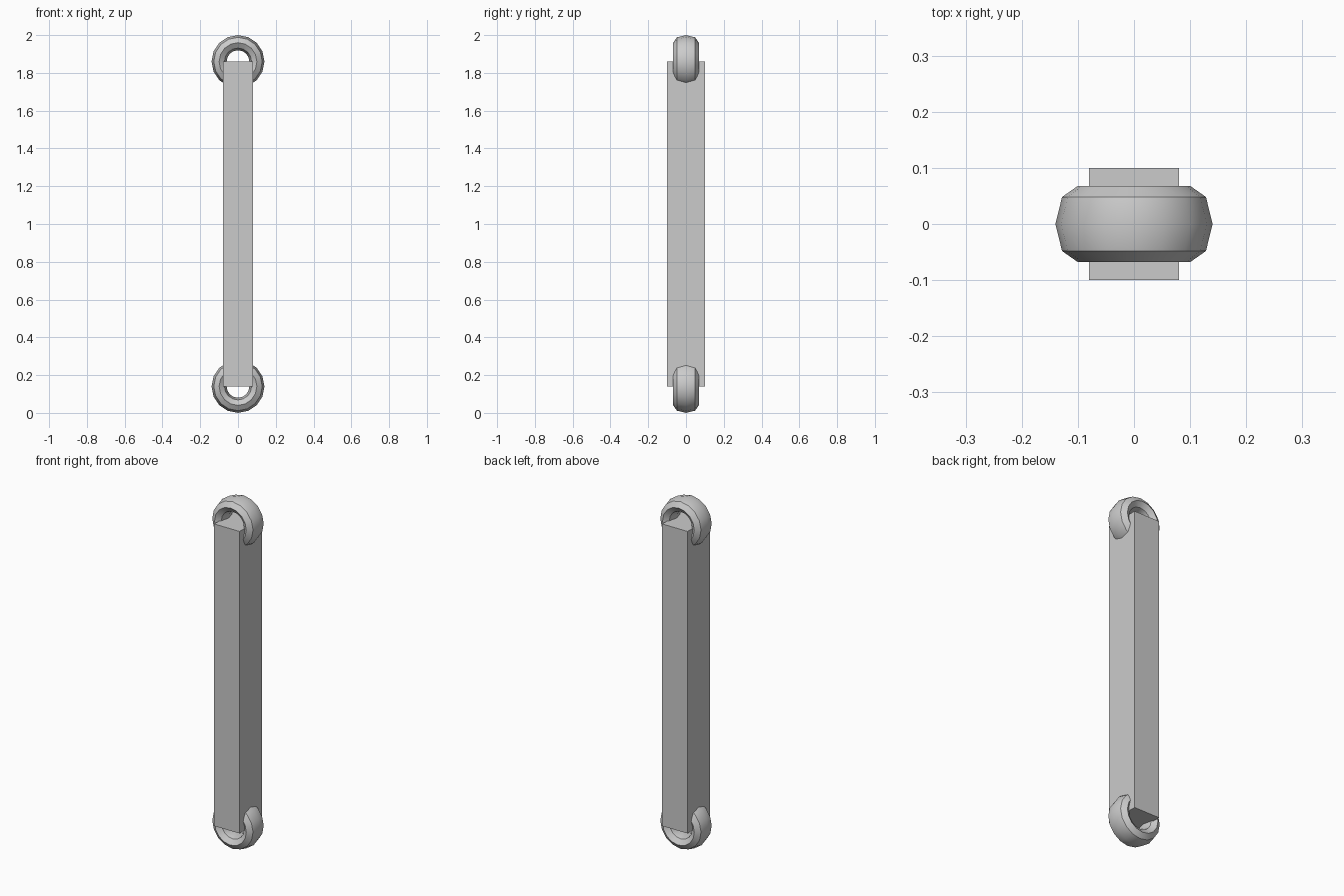
import bpy
import bmesh
from math import cos, sin, pi, radians
from mathutils import Matrix, Vector

cube = bpy.data.objects.get("Cube")
if cube:
    bpy.data.objects.remove(cube, do_unlink=True)

BAR_HALF_X, BAR_HALF_Y = 0.08, 0.10
EYE_Z = 0.14                 # height of the lower eyelet centre
RING_RADIUS = 0.10           # centre line of the eyelet
RING_THICK, RING_DEPTH = 0.04, 0.068

grey = bpy.data.materials.new("plain grey")
grey.use_nodes = True
grey.diffuse_color = (0.6, 0.6, 0.6, 1)
grey.node_tree.nodes["Principled BSDF"].inputs["Base Color"].default_value = (0.6, 0.6, 0.6, 1)


def make_object(name, bm):
    bmesh.ops.recalc_face_normals(bm, faces=bm.faces[:])
    mesh = bpy.data.meshes.new(name)
    bm.to_mesh(mesh)
    bm.free()
    mesh.materials.append(grey)
    obj = bpy.data.objects.new(name, mesh)
    bpy.context.collection.objects.link(obj)
    return obj


def make_ring(name, z, segments=16, sides=8):
    """Eyelet: an oval section swept around the y axis."""
    bm = bmesh.new()
    loops = []
    for i in range(segments):
        a = 2 * pi * i / segments
        loop = []
        for j in range(sides):
            b = 2 * pi * j / sides
            r = RING_RADIUS + RING_THICK * cos(b)
            loop.append(bm.verts.new((r * cos(a), RING_DEPTH * sin(b), r * sin(a))))
        loops.append(loop)
    for i in range(segments):
        here, after = loops[i], loops[(i + 1) % segments]
        for j in range(sides):
            k = (j + 1) % sides
            bm.faces.new((here[j], here[k], after[k], after[j]))
    obj = make_object(name, bm)
    obj.location.z = z
    bpy.ops.object.select_all(action="DESELECT")
    obj.select_set(True)
    bpy.context.view_layer.objects.active = obj
    bpy.ops.object.shade_smooth_by_angle(angle=radians(30))


# Straight bar between the eyelet centres
bm = bmesh.new()
size = Vector((2 * BAR_HALF_X, 2 * BAR_HALF_Y, 2 - 2 * EYE_Z))
bmesh.ops.create_cube(bm, size=1, matrix=Matrix.Translation((0, 0, 1)) @ Matrix.Diagonal(size).to_4x4())
make_object("bar", bm)

# Eyelets at both ends
make_ring("lower_eyelet", EYE_Z)
make_ring("upper_eyelet", 2 - EYE_Z)
